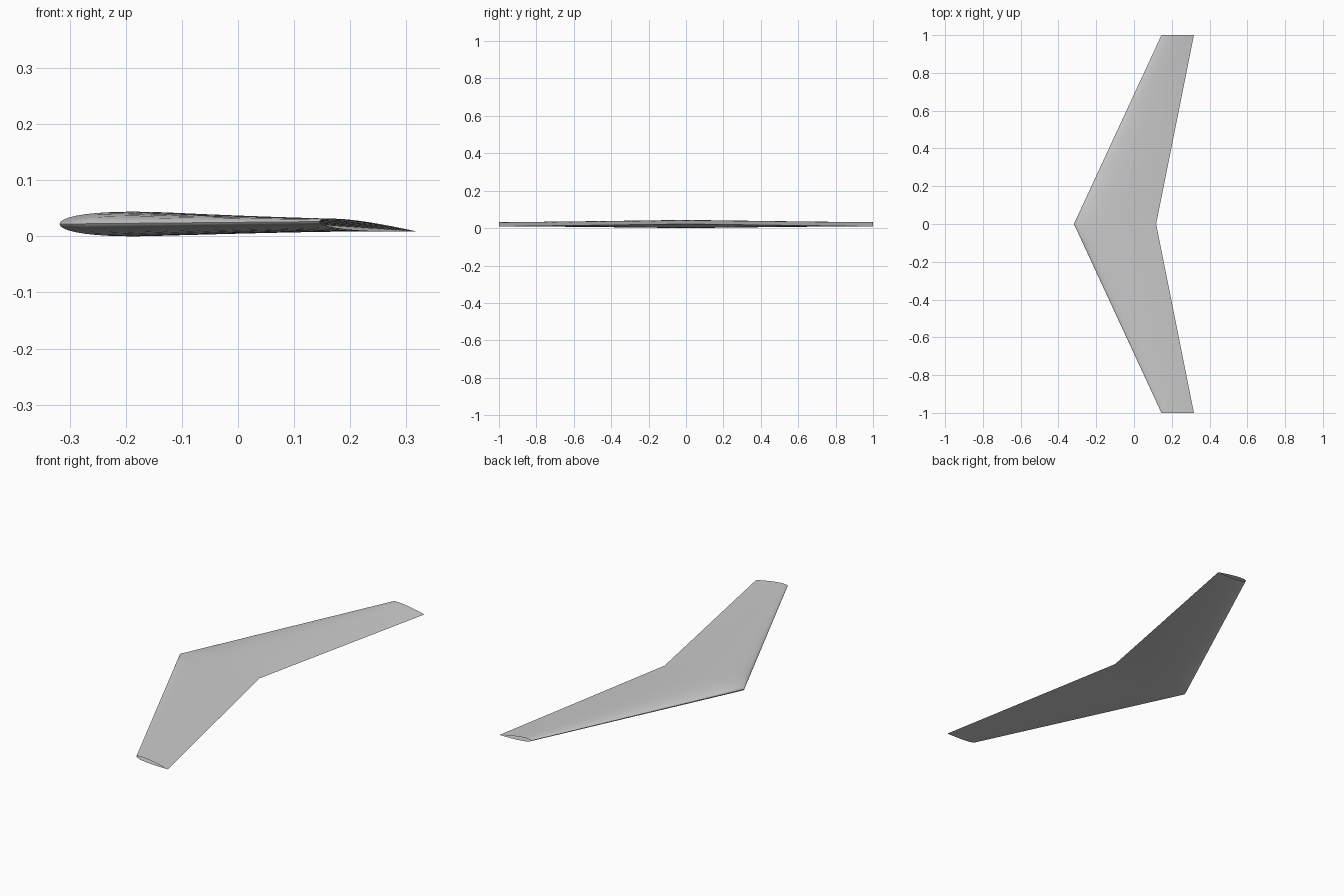
import bpy, bmesh, math

cube = bpy.data.objects.get("Cube")
if cube:
    bpy.data.objects.remove(cube, do_unlink=True)

SIDES, STATIONS = 24, 10
THICKNESS = 0.101
ROOT = dict(lead=-0.318, chord=0.435, twist=0.0)
TIP = dict(lead=0.145, chord=0.173, twist=math.radians(5.8))
MID_Z = 0.022


def half_thickness(u):
    """Symmetric airfoil with a closed trailing edge."""
    return 5 * THICKNESS * (0.2969 * math.sqrt(u) - 0.126 * u - 0.3516 * u**2
                            + 0.2843 * u**3 - 0.1036 * u**4)


def airfoil():
    """Closed loop: trailing edge, over the top, round the nose, underneath."""
    loop = []
    for i in range(2 * SIDES):
        a = math.pi * i / SIDES
        u = (1 + math.cos(a)) / 2
        loop.append((u, half_thickness(u) * (1 if i <= SIDES else -1)))
    return loop


def section(part):
    """Scale and twist the airfoil about its quarter chord."""
    c, s = math.cos(part["twist"]), math.sin(part["twist"])
    pts = []
    for u, h in airfoil():
        dx, dz = (u - 0.25) * part["chord"], h * part["chord"]
        pts.append((part["lead"] + 0.25 * part["chord"] + dx * c + dz * s,
                    MID_Z - dx * s + dz * c))
    return pts


# Skin material
skin = bpy.data.materials.new("light grey")
skin.use_nodes = True
grey = (0.6, 0.6, 0.6, 1)
skin.diffuse_color = grey
skin.node_tree.nodes["Principled BSDF"].inputs["Base Color"].default_value = grey

# Swept wing skin, lofted from one tip through the root to the other, open ends
bm = bmesh.new()
root, tip = section(ROOT), section(TIP)
rings = []
for j in range(-STATIONS, STATIONS + 1):
    y = j / STATIONS
    t = abs(y)
    rings.append([bm.verts.new((a[0] + (b[0] - a[0]) * t, y, a[1] + (b[1] - a[1]) * t))
                  for a, b in zip(root, tip)])
for r, q in zip(rings, rings[1:]):
    for i in range(len(r)):
        k = (i + 1) % len(r)
        bm.faces.new((r[i], r[k], q[k], q[i]))
bmesh.ops.recalc_face_normals(bm, faces=bm.faces)
# Make sure the skin faces outwards: a face on top must point up
top = max(bm.faces, key=lambda f: f.calc_center_median().z)
if top.normal.z < 0:
    bmesh.ops.reverse_faces(bm, faces=bm.faces)

mesh = bpy.data.meshes.new("swept_wing")
bm.to_mesh(mesh)
bm.free()
mesh.materials.append(skin)
wing = bpy.data.objects.new("swept_wing", mesh)
bpy.context.collection.objects.link(wing)
bpy.context.view_layer.objects.active = wing
wing.select_set(True)
bpy.ops.object.shade_smooth_by_angle(angle=math.radians(35))
